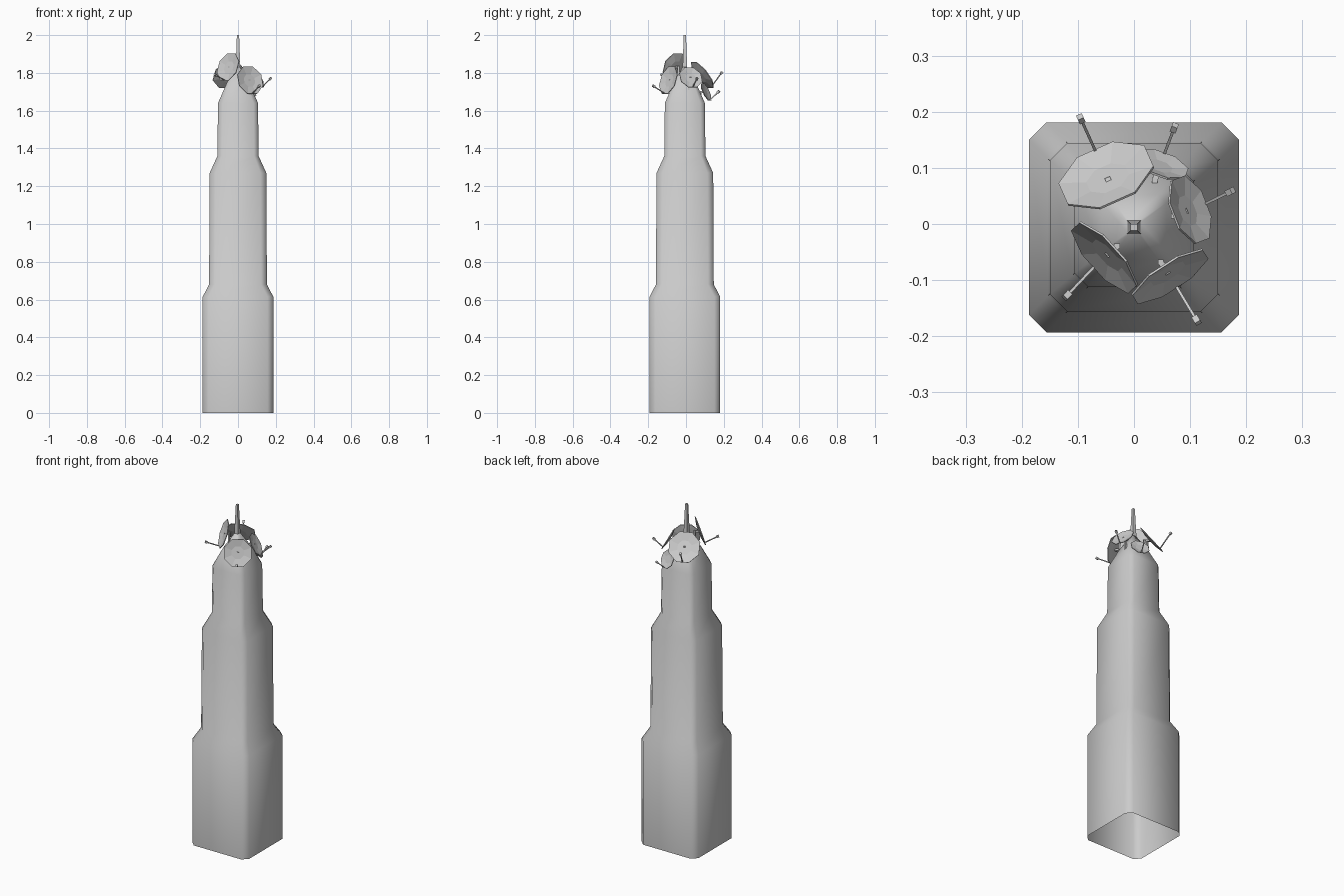
import bpy, bmesh, math
from mathutils import Vector

if "Cube" in bpy.data.objects:
    bpy.data.objects.remove(bpy.data.objects["Cube"])

CY = -0.006  # tower axis in y


def finish(name, bm, smooth=None):
    bmesh.ops.recalc_face_normals(bm, faces=bm.faces)
    me = bpy.data.meshes.new(name)
    bm.to_mesh(me)
    bm.free()
    ob = bpy.data.objects.new(name, me)
    bpy.context.collection.objects.link(ob)
    if smooth:
        bpy.ops.object.select_all(action='DESELECT')
        ob.select_set(True)
        bpy.context.view_layer.objects.active = ob
        bpy.ops.object.shade_smooth_by_angle(angle=math.radians(smooth))
    return ob


def skin(bm, rings, cap_top=False):
    loops = [[bm.verts.new(p) for p in r] for r in rings]
    for a, b in zip(loops, loops[1:]):
        n = len(a)
        for i in range(n):
            bm.faces.new((a[i], a[(i + 1) % n], b[(i + 1) % n], b[i]))
    if cap_top:
        bm.faces.new(loops[-1])
    return loops


def chamfered_square(h, c, z):
    k = h - c
    pts = [(h, -k), (h, k), (k, h), (-k, h), (-h, k), (-h, -k), (-k, -h), (k, -h)]
    return [(x, y + CY, z) for x, y in pts]


def bar(bm, p, q, w):
    # square bar between two points
    d = (q - p).normalized()
    s = d.cross(Vector((0, 0, 1)) if abs(d.z) < 0.95 else Vector((1, 0, 0))).normalized() * w / 2
    t = d.cross(s)
    rings = [[e + s + t, e - s + t, e - s - t, e + s - t] for e in (p, q)]
    loops = skin(bm, rings, True)
    bm.faces.new(loops[0])


# stepped tower with chamfered corners: half width, chamfer, height
profile = [(0.187, 0.031, 0), (0.187, 0.031, 0.615), (0.153, 0.031, 0.68),
           (0.150, 0.031, 1.27), (0.109, 0.024, 1.36), (0.106, 0.024, 1.64),
           (0.058, 0.014, 1.75), (0.012, 0.003, 1.83)]
bm = bmesh.new()
skin(bm, [chamfered_square(*p) for p in profile], True)
finish("tower", bm, 60)

# tapered mast
bm = bmesh.new()
skin(bm, [[(x * h, y * h + CY, z) for x, y in ((1, 1), (-1, 1), (-1, -1), (1, -1))]
          for h, z in ((0.013, 1.80), (0.006, 2.0))], True)
finish("mast", bm)


def dish(i, centre, azimuth, elevation, size, tip):
    c, tip = Vector(centre), Vector(tip)
    az, el = Vector((*azimuth, 0)).normalized(), math.radians(elevation)
    n = az * math.cos(el) + Vector((0, 0, math.sin(el)))
    up = Vector((0, 0, math.cos(el))) - az * math.sin(el)
    side = up.cross(n)
    r = size / 0.94

    def ring(rad, off):
        angs = [math.radians(22.5 + 45 * k) for k in range(8)]
        return [c + n * off + (side * math.cos(a) + up * math.sin(a)) * rad for a in angs]
    # shallow octagonal bowl, thin rim
    bm = bmesh.new()
    d = r * 0.1
    loops = skin(bm, [ring(r * 0.45, -d), ring(r, 0.0), ring(r, -0.004),
                      ring(r * 0.45, -d - 0.004)], True)
    bm.faces.new(loops[0])
    finish(f"dish_{i}", bm)
    # feed arm from the lower rim, with receiver box
    bm = bmesh.new()
    start = c - up * size * 0.97
    bar(bm, start, tip, 0.005)
    arm = (tip - start).normalized()
    bar(bm, tip - arm * 0.008, tip + arm * 0.006, 0.011)
    finish(f"dish_feed_{i}", bm)
    # bracket and post down to the roof
    bm = bmesh.new()
    back = c - az * 0.032
    bar(bm, c - n * 0.008, back, 0.010)
    bar(bm, back + Vector((0, 0, 0.005)), back - Vector((0, 0, 0.07)), 0.010)
    finish(f"dish_mount_{i}", bm)


dish(1, (-0.050, 0.088, 1.79), (-0.40, 0.90), 36, 0.085, (-0.095, 0.188, 1.80))
dish(2, (0.048, 0.108, 1.70), (0.34, 0.94), 24, 0.050, (0.072, 0.172, 1.70))
dish(3, (0.101, 0.026, 1.777), (0.93, 0.36), 30, 0.061, (0.172, 0.058, 1.77))
dish(4, (0.065, -0.095, 1.762), (0.54, -0.84), 17, 0.076, (0.112, -0.172, 1.73))
dish(5, (-0.054, -0.061, 1.832), (-0.74, -0.67), 19, 0.077, (-0.120, -0.128, 1.79))
